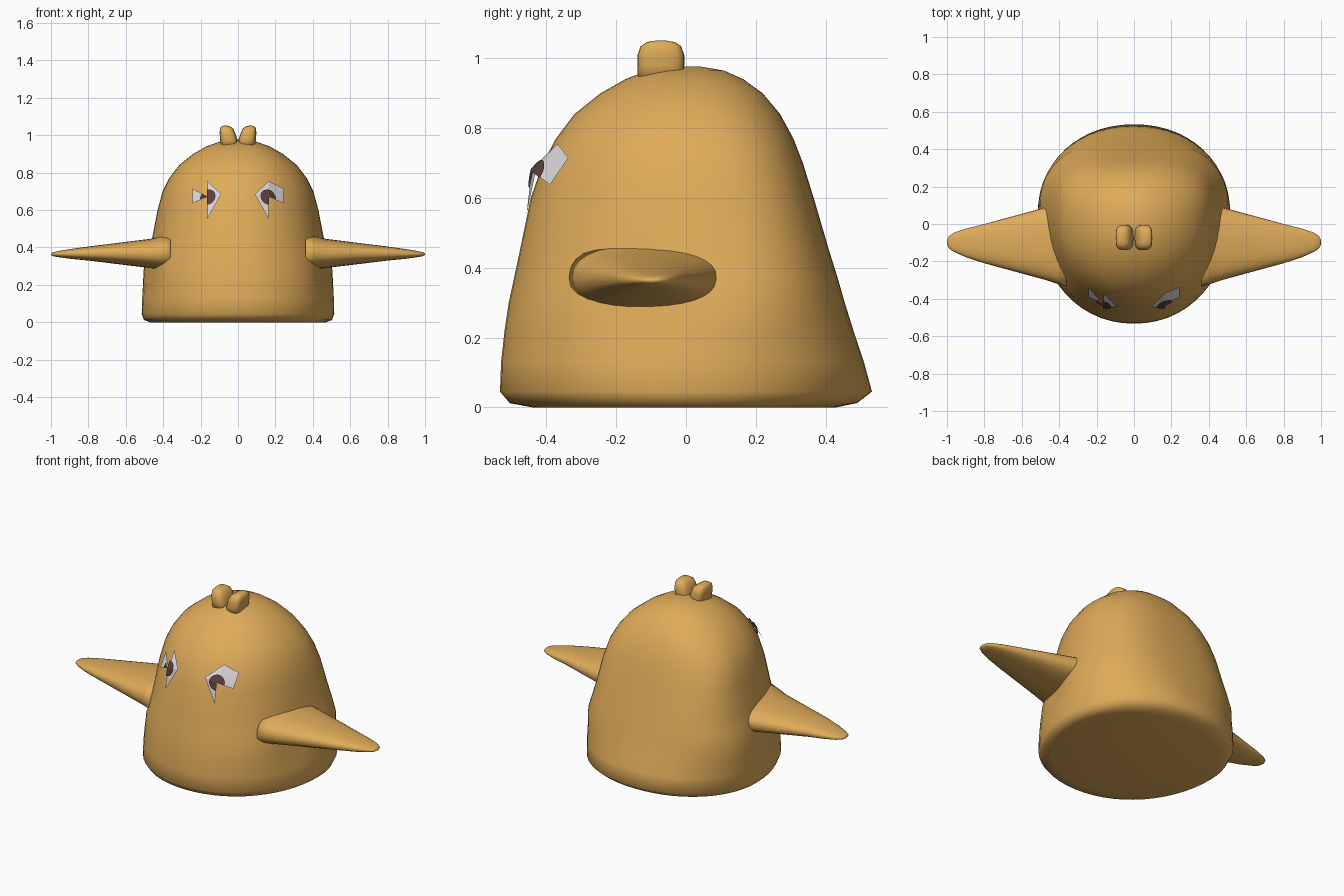
import bpy, bmesh, math
from mathutils import Vector

if "Cube" in bpy.data.objects:
    bpy.data.objects.remove(bpy.data.objects["Cube"])


def material(name, col):
    m = bpy.data.materials.new(name)
    m.diffuse_color = (*col, 1)
    m.use_nodes = True
    m.node_tree.nodes["Principled BSDF"].inputs["Base Color"].default_value = m.diffuse_color
    return m


ORANGE = material("warm orange", (0.74, 0.41, 0.10))
WHITE = material("eye white", (0.70, 0.67, 0.69))
BROWN = material("dark brown", (0.10, 0.05, 0.045))


def finish(bm, name, mat, smooth=True):
    if smooth:
        bmesh.ops.recalc_face_normals(bm, faces=bm.faces)
    me = bpy.data.meshes.new(name)
    bm.to_mesh(me)
    bm.free()
    ob = bpy.data.objects.new(name, me)
    bpy.context.collection.objects.link(ob)
    me.materials.append(mat)
    if smooth:
        for p in me.polygons:
            p.use_smooth = True
    return ob


def loft(name, rings, mat):
    bm = bmesh.new()
    vs = [[bm.verts.new(p) for p in r] for r in rings]
    n = len(rings[0])
    for a, b in zip(vs, vs[1:]):
        for i in range(n):
            j = (i + 1) % n
            bm.faces.new((a[i], a[j], b[j], b[i]))
    bm.faces.new(vs[0])
    bm.faces.new(vs[-1])
    return finish(bm, name, mat)


def sup(t, n):
    # point on a unit superellipse
    c, s = math.cos(t), math.sin(t)
    return (math.copysign(abs(c) ** (2 / n), c), math.copysign(abs(s) ** (2 / n), s))


# Body: height, half width, front y, back y, squareness of the back
LEVELS = [(0.0, .47, -.44, .43, 2.1), (.012, .503, -.505, .49, 2.1), (.045, .515, -.533, .533, 2.1),
          (.13, .515, -.53, .51, 2.2), (.22, .513, -.52, .48, 2.3), (.30, .508, -.508, .455, 2.5),
          (.37, .485, -.493, .435, 2.6), (.45, .46, -.476, .41, 2.7), (.60, .43, -.445, .366, 2.7),
          (.70, .403, -.41, .335, 2.6), (.77, .368, -.373, .308, 2.5), (.84, .315, -.32, .27, 2.4),
          (.90, .24, -.245, .22, 2.3), (.94, .17, -.175, .165, 2.2), (.965, .10, -.11, .11, 2.1),
          (.977, .03, -.04, .04, 2)]
rings = []
for z, w, yf, yb, n in LEVELS:
    cy = 0.05 * min(1, max(0, (0.95 - z) / 0.3))
    ring = []
    for i in range(56):
        t = 2 * math.pi * i / 56
        c, s = sup(t, n if math.sin(t) > 0 else 2.1)
        x, y = w * c, cy + s * ((yb - cy) if s > 0 else (cy - yf))
        # shallow hollow under each fin
        dent = 0.035 * math.exp(-((y + .12) / .15) ** 2 - ((z - .27) / .12) ** 2)
        ring.append(Vector((x - math.copysign(dent, x) * (abs(x) > .2), y, z)))
    rings.append(ring)
loft("body", rings, ORANGE)

# Fins: x, y range, z range
FIN = [(.36, -.335, .12, .27, .475), (.41, -.32, .105, .283, .46), (.47, -.30, .09, .29, .446),
       (.80, -.21, 0, .33, .405), (.90, -.177, -.025, .34, .391), (.96, -.15, -.045, .348, .381),
       (.99, -.13, -.065, .354, .374), (1.0, -.11, -.085, .36, .367)]
for side, label in ((1, "right"), (-1, "left")):
    rings = []
    for x, y0, y1, z0, z1 in FIN:
        ring = []
        for i in range(28):
            c, s = sup(2 * math.pi * i / 28, 2.4)
            ring.append(Vector((side * x, (y0 + y1) / 2 + c * (y1 - y0) / 2,
                                (z0 + z1) / 2 + s * (z1 - z0) / 2)))
        rings.append(ring)
    loft(label + "_fin", rings, ORANGE)

    # Head tuft: z, centre x, half width, half depth
    rings = []
    for z, cx, rx, ry in [(.93, .045, .044, .066), (.98, .05, .046, .067), (1.01, .056, .042, .067),
                          (1.035, .061, .036, .058), (1.047, .066, .024, .04), (1.051, .068, .01, .015)]:
        ring = []
        for i in range(20):
            c, s = sup(2 * math.pi * i / 20, 3.2)
            ring.append(Vector((side * (cx + c * rx), -.072 + s * ry, z)))
        rings.append(ring)
    loft(label + "_tuft", rings, ORANGE)

# Eyes: angular fans with a pupil at the hub
HUB = Vector((.162, -.432, .67))
A, B = Vector((.09, -.442, .685)), Vector((.165, -.368, .755))
C, D = Vector((.243, -.337, .715)), Vector((.243, -.39, .638))
E = Vector((.165, -.457, .553))
FANS = {1: [(E, A), (A, B), (B, C), (C, D)], -1: [(E, A), (A, B), (C, D)]}
for side, label in ((1, "right"), (-1, "left")):
    white, pupil = bmesh.new(), bmesh.new()
    flip = lambda p: (side * p.x, p.y, p.z)

    def face(bm, pts):
        bm.faces.new([bm.verts.new(flip(p)) for p in (pts if side > 0 else pts[::-1])])

    lift = Vector((.003, -.007, .003))
    for p, q in FANS[side]:
        face(white, [HUB, q, p])
        arc = [HUB + (q.lerp(p, k / 8) - HUB).normalized() * .045 for k in range(9)]
        face(pupil, [v + lift for v in [HUB] + arc])
    finish(white, label + "_eye_white", WHITE, False)
    finish(pupil, label + "_pupil", BROWN, False)
